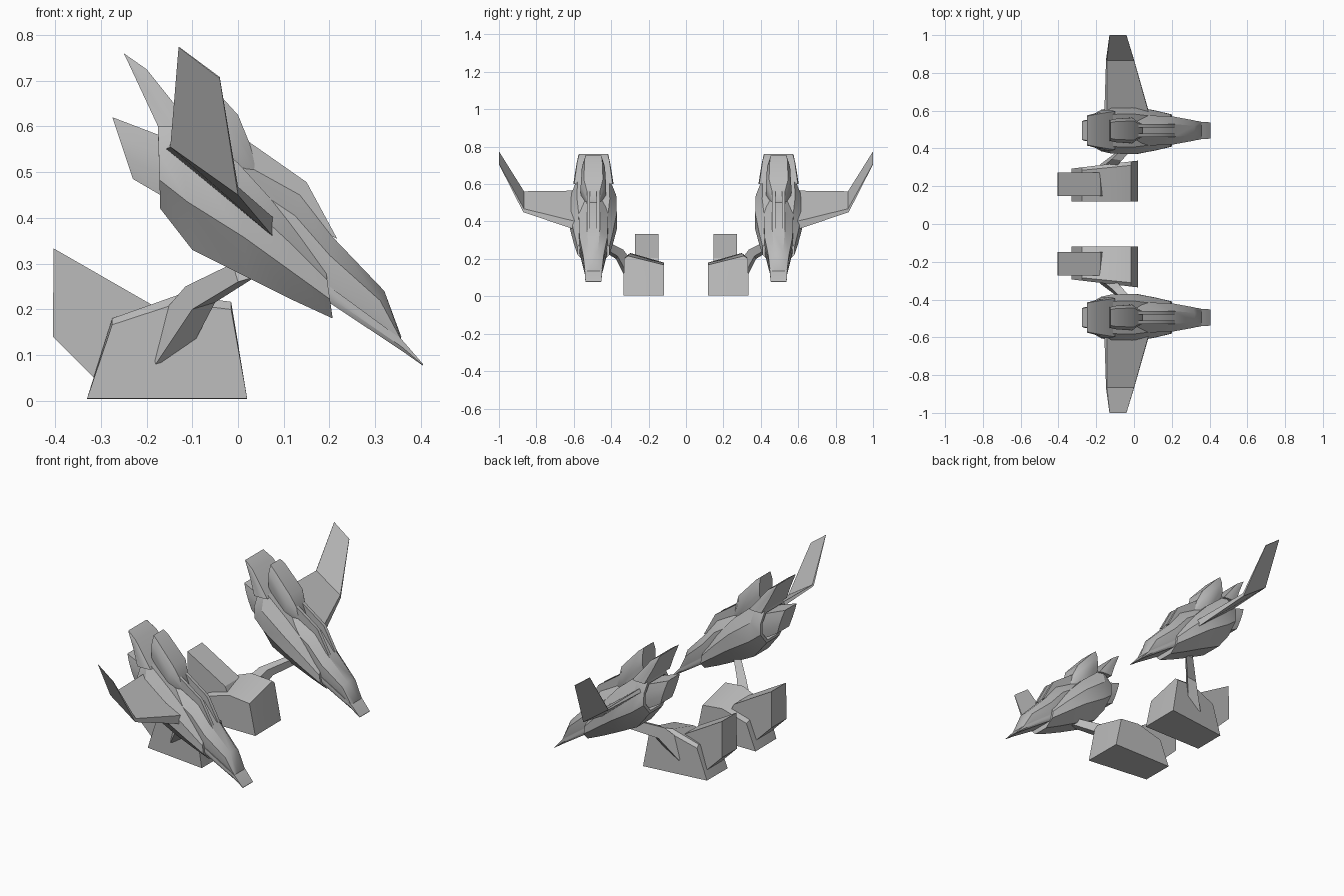
import bpy, bmesh, math

cube = bpy.data.objects.get("Cube")
if cube:
    bpy.data.objects.remove(cube, do_unlink=True)

shade = (.5, .5, .5, 1)
grey = bpy.data.materials.new("hull_grey")
grey.use_nodes = True
grey.diffuse_color = shade
grey.node_tree.nodes["Principled BSDF"].inputs["Base Color"].default_value = shade

hull_y = .495  # centre line of each hull


def loft(name, rings, angle=32):
    """Skin a row of equal rings, cap both ends, mirror to the other side."""
    bm = bmesh.new()
    loops = [[bm.verts.new(point) for point in ring] for ring in rings]
    count = len(loops[0])
    for near, far in zip(loops, loops[1:]):
        for i in range(count):
            j = (i + 1) % count
            bm.faces.new((near[i], near[j], far[j], far[i]))
    bm.faces.new(loops[0])
    bm.faces.new(loops[-1])
    bmesh.ops.recalc_face_normals(bm, faces=bm.faces)
    mesh = bpy.data.meshes.new(name)
    bm.to_mesh(mesh)
    bm.free()
    mesh.materials.append(grey)
    mesh.shade_smooth()
    mesh.set_sharp_from_angle(angle=math.radians(angle))
    part = bpy.data.objects.new(name, mesh)
    bpy.context.collection.objects.link(part)
    mirror = part.modifiers.new("mirror", 'MIRROR')
    mirror.use_axis = (False, True, False)
    mirror.use_mirror_merge = False


def section(top, bottom, half, crown, keel):
    """Symmetric ring: narrow crown, full-width flanks, narrow keel."""
    levels = ((0, crown), (.3, 1), (.65, 1), (1, keel))
    right = []
    for drop, width in levels:
        x = top[0] + (bottom[0] - top[0]) * drop
        z = top[1] + (bottom[1] - top[1]) * drop
        right.append((x, hull_y + half * width, z))
    left = [(x, hull_y * 2 - y, z) for x, y, z in reversed(right)]
    return right + left


def body(name, stations, crown, keel, recess=0):
    """Loft along stations of (top, bottom, half width), from tail to nose."""
    rings = [section(*station, crown, keel) for station in stations]
    if recess:
        # Rim and sunken floor at the tail
        top, bottom, half = stations[0]
        middle = (top[1] + bottom[1]) / 2
        for depth in (0, recess):
            floor = [(x + depth, hull_y + (y - hull_y) * .85, middle + (z - middle) * .85)
                     for x, y, z in section(top, bottom, half, crown, keel)]
            rings.insert(0, floor)
    loft(name, rings)


def prism(name, outline, y, thickness):
    """Side outline in x and z, given thickness around y."""
    half = thickness / 2
    loft(name, [[(x, side, z) for x, z in outline] for side in (y - half, y + half)])


# Outer shell with a recessed tail, and the raised plate above the recess
body("hull_shell", [
    ((-.175, .6), (-.17, .42), .11),
    ((-.13, .63), (-.1, .33), .122),
    ((0, .52), (.02, .27), .125),
    ((.11, .4), (.12, .22), .105),
    ((.19, .3), (.207, .18), .085),
], crown=.7, keel=.5, recess=.06)
body("tail_plate", [
    ((-.25, .76), (-.245, .75), .08),
    ((-.2, .725), (-.21, .675), .09),
    ((-.1, .6), (-.175, .6), .108),
], crown=.95, keel=1)

# Inner body running down to the nose, with a flat blade below it
body("inner_body", [
    ((-.12, .62), (-.08, .45), .08),
    ((0, .525), (0, .4), .08),
    ((.135, .45), (.1, .3), .078),
    ((.21, .355), (.18, .23), .075),
    ((.32, .24), (.29, .17), .055),
    ((.357, .14), (.355, .12), .045),
], crown=.45, keel=.9)
body("nose_blade", [
    ((.15, .285), (.15, .24), .075),
    ((.2, .25), (.206, .21), .073),
    ((.357, .135), (.357, .11), .046),
    ((.405, .08), (.404, .077), .043),
], crown=1, keel=.9)

# Dorsal pod and the pair of blades in front of it
body("dorsal_pod", [
    ((-.125, .755), (-.13, .62), .055),
    ((-.1, .735), (-.09, .58), .062),
    ((0, .625), (-.03, .51), .068),
    ((.045, .515), (.04, .48), .03),
], crown=.75, keel=.9)
for label, offset in (("inner", -.026), ("outer", .026)):
    prism(label + "_dorsal_blade",
          [(0, .583), (.15, .478), (.217, .354), (.1, .41), (0, .48)],
          hull_y + offset, .018)

# Tail engine block
body("tail_engine", [
    ((-.275, .62), (-.23, .485), .055),
    ((-.17, .58), (-.17, .45), .068),
    ((-.07, .54), (-.07, .4), .068),
], crown=.9, keel=.9)


# Wing with an upturned tip
def wing_ring(y, lead, trail, thick):
    upper = thick * .7
    return [(lead[0], y, lead[1]),
            (trail[0], y, trail[1]),
            (trail[0] + thick * .3, y - upper * .3, trail[1] + upper * .5),
            (lead[0], y - upper * .3, lead[1] + thick)]


loft("wing", [
    wing_ring(.59, (.08, .355), (-.157, .55), .043),
    wing_ring(.87, (0, .45), (-.148, .555), .018),
    wing_ring(1, (-.04, .705), (-.13, .773), .003),
])


# Cranked strut from hull to foot, a box that thins upwards
def strut_ring(x, y, z, size):
    back, side, rise = size * .3, size * .6, size
    return [(x - back, y - side, z + rise),
            (x, y, z),
            (x + size, y - side * .3, z + back),
            (x + size - back, y - side * 1.3, z + rise)]


loft("strut", [
    strut_ring(-.18, .315, .08, .07),
    strut_ring(-.1, .375, .2, .05),
    strut_ring(0, .47, .26, .04),
], 20)

# Foot: outer wall flares forwards and stands taller than the inner wall
foot_outline = [(-.33, .005), (.02, .005), (-.015, .21), (-.13, .225), (-.275, .175)]
foot_rings = []
for wall, flare, height in ((.333, .12, .95), (.312, .1, 1.03), (.118, 0, .8)):
    foot_rings.append([(x, wall + flare * x, z * height) for x, z in foot_outline])
loft("foot", foot_rings)

# Block at the back of the foot
prism("foot_fin",
      [(-.403, .333), (-.18, .205), (-.13, .1), (-.31, .045), (-.405, .14)],
      .21, .125)
